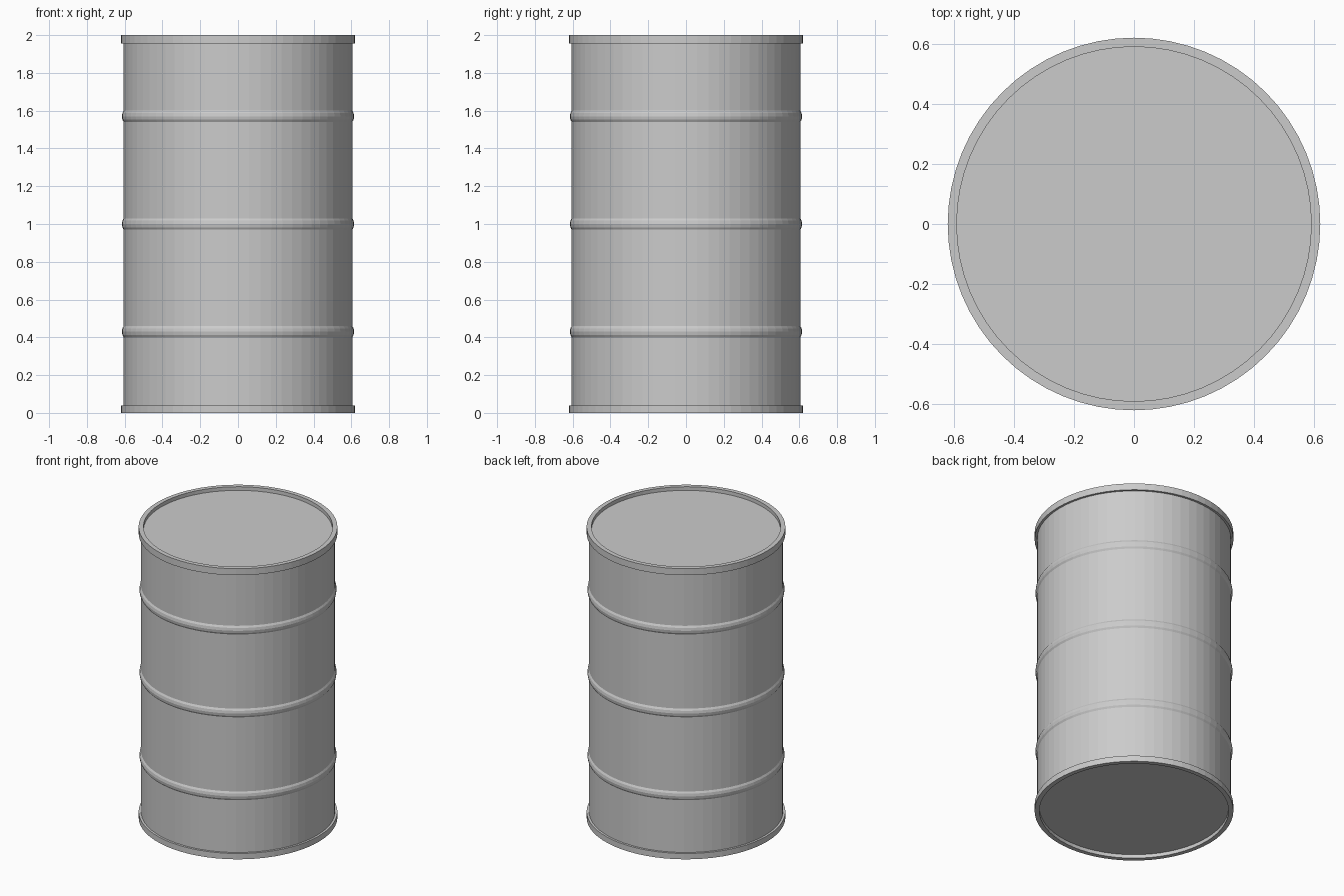
import bpy, bmesh, math

if "Cube" in bpy.data.objects:
    bpy.data.objects.remove(bpy.data.objects["Cube"])

SIDES = 64


def lathe(name, profile, closed=False):
    """Spin a list of (radius, z) points round the z axis."""
    bm = bmesh.new()
    rings = []
    for r, z in profile:
        if r == 0:
            rings.append([bm.verts.new((0, 0, z))] * SIDES)
        else:
            rings.append([bm.verts.new((r * math.cos(2 * math.pi * i / SIDES),
                                        r * math.sin(2 * math.pi * i / SIDES), z))
                          for i in range(SIDES)])
    pairs = list(zip(rings, rings[1:]))
    if closed:
        pairs.append((rings[-1], rings[0]))
    for a, b in pairs:
        for i in range(SIDES):
            j = (i + 1) % SIDES
            corners = list(dict.fromkeys((a[i], a[j], b[j], b[i])))
            bm.faces.new(corners)
    bmesh.ops.recalc_face_normals(bm, faces=bm.faces)
    mesh = bpy.data.meshes.new(name)
    bm.to_mesh(mesh)
    bm.free()
    obj = bpy.data.objects.new(name, mesh)
    bpy.context.collection.objects.link(obj)
    return obj


R, RIM, INNER, RECESS = 0.605, 0.62, 0.59, 0.025

# Drum shell with three rolled ribs, closed by recessed lid and base
wall = [(0, RECESS), (INNER, RECESS), (R, RECESS)]
for z in (0.43, 1.0, 1.57):
    wall += [(R, z - 0.03), (R + 0.007, z - 0.018), (R + 0.01, z),
             (R + 0.007, z + 0.018), (R, z + 0.03)]
wall += [(R, 2 - RECESS), (INNER, 2 - RECESS), (0, 2 - RECESS)]
lathe("drum_body", wall)

# Rolled rims around both ends
for name, low, high in (("bottom_rim", 0, 0.04), ("top_rim", 1.955, 2.0)):
    lathe(name, [(INNER, low), (RIM, low), (RIM, high), (INNER, high)], closed=True)
